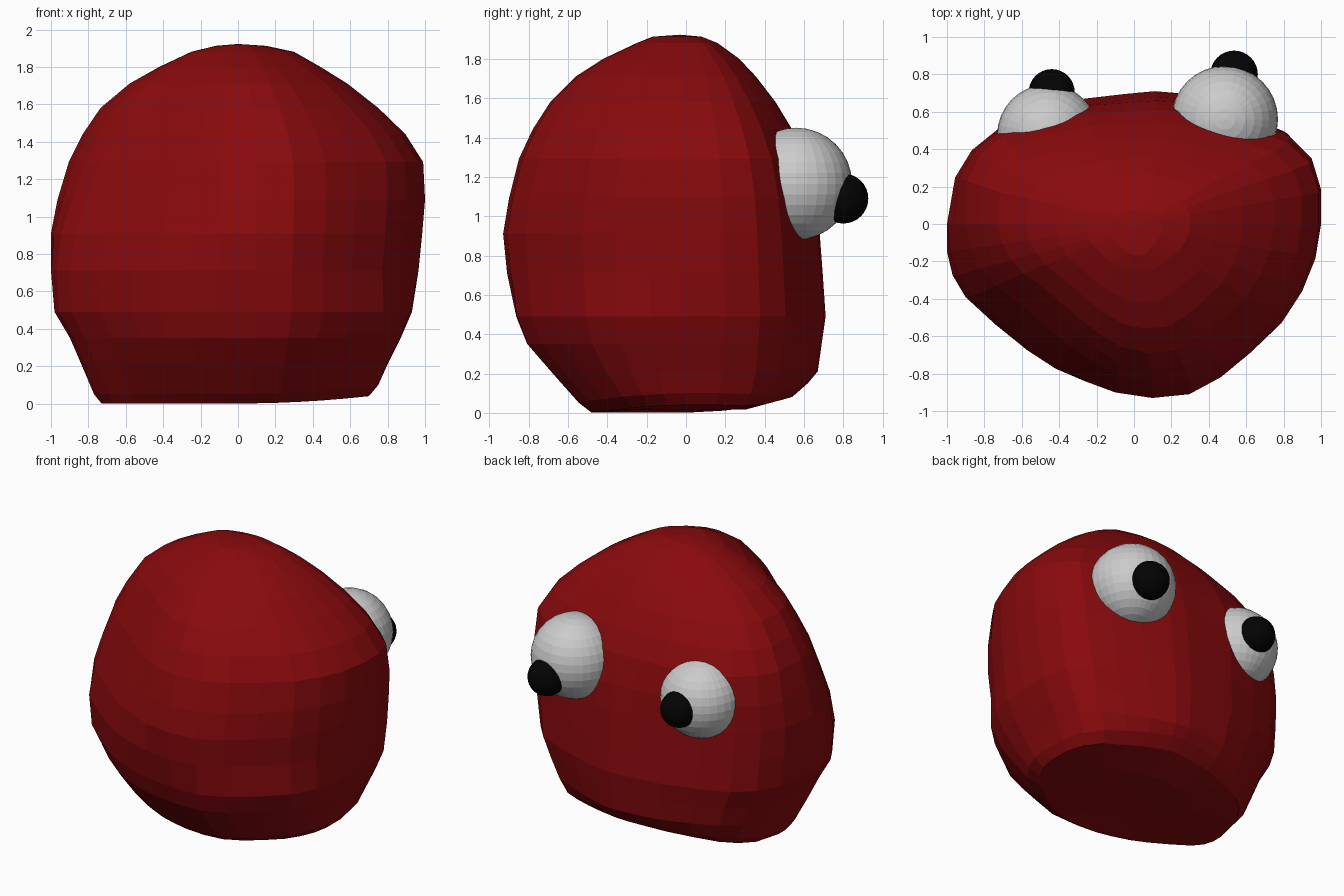
import bpy, bmesh

if "Cube" in bpy.data.objects:
    bpy.data.objects.remove(bpy.data.objects["Cube"])

def material(name, rgb):
    m = bpy.data.materials.new(name)
    m.diffuse_color = (*rgb, 1)
    m.use_nodes = True
    m.node_tree.nodes["Principled BSDF"].inputs["Base Color"].default_value = m.diffuse_color
    return m

red = material("red", (0.25, 0.003, 0.004))
black = material("black", (0.001, 0.001, 0.001))

# Plan outline of the body, at its widest
outline = [(1, 0), (1, .2), (.95, .38), (.83, .51), (.66, .58), (.46, .65), (.25, .705),
           (.12, .715), (-.05, .70), (-.27, .675), (-.52, .60), (-.73, .52), (-.86, .41),
           (-.95, .26), (-1, 0), (-1, -.15), (-.97, -.28), (-.90, -.40), (-.74, -.55),
           (-.57, -.69), (-.42, -.79), (-.26, -.86), (-.10, -.91), (.10, -.93),
           (.30, -.91), (.47, -.82), (.63, -.69), (.80, -.53), (.90, -.37), (.97, -.19)]

# Body rings: z, left, right, front, back, lift towards back and right,
# scale of the front left corner, scale of the back left corner
rings = [(.025, .38, .36, .25, .30, 0, 1, 1),
         (.010, .73, .70, .48, .54, .08, 1, 1),
         (.06, .77, .75, .54, .62, .10, 1, 1),
         (.22, .83, .80, .68, .67, 0, 1.03, 1),
         (.36, .89, .87, .80, .69, 0, 1.03, 1),
         (.50, .975, .93, .855, .71, 0, 1.02, 1),
         (.72, 1.0, .965, .91, .695, 0, 1, 1),
         (.92, 1.0, .985, .93, .68, 0, .95, 1.01),
         (1.10, .965, 1.0, .90, .66, 0, .91, 1.03),
         (1.30, .905, .99, .85, .61, 0, .88, 1.06),
         (1.45, .83, .895, .78, .54, 0, .86, 1.06),
         (1.59, .735, .75, .69, .455, 0, .86, 1.04),
         (1.72, .58, .585, .56, .355, 0, .88, 1.02),
         (1.81, .42, .44, .42, .27, 0, .93, 1),
         (1.89, .25, .30, .25, .16, 0, 1, 1),
         (1.922, .12, .15, .17, .08, 0, 1, 1)]

# Body: stacked rings closed by a pole at each end
bm = bmesh.new()
loops = []
for z, left, right, front, back, lift, front_left, back_left in rings:
    loop = []
    front_right = 1.05 if .05 < z < .6 else 1
    for u, v in outline:
        v = v / .715 if v > 0 else v / .93
        h = z + lift * max(0, v, .7 * u) ** 2
        if u < 0:
            corner = front_left if v < 0 else back_left
        else:
            corner = front_right if v < 0 else 1
        k = 1 + (corner - 1) * min(1, abs(2 * u * v) / (u * u + v * v))
        loop.append(bm.verts.new((k * u * (right if u > 0 else left),
                                  k * v * (back if v > 0 else front), h)))
    loops.append(loop)
n = len(outline)
bottom = bm.verts.new((0, 0, .03))
top = bm.verts.new((0, -.03, 1.932))
for i in range(n):
    j = (i + 1) % n
    bm.faces.new((bottom, loops[0][j], loops[0][i]))
    bm.faces.new((top, loops[-1][i], loops[-1][j]))
    for a, b in zip(loops, loops[1:]):
        bm.faces.new((a[i], a[j], b[j], b[i]))
bmesh.ops.recalc_face_normals(bm, faces=bm.faces)
bmesh.ops.translate(bm, verts=bm.verts, vec=(0, 0, -.009))
mesh = bpy.data.meshes.new("body")
bm.to_mesh(mesh)
bm.free()
body = bpy.data.objects.new("body", mesh)
bpy.context.collection.objects.link(body)
mesh.materials.append(red)

def ball(name, centre, radius, mat=None):
    bpy.ops.mesh.primitive_uv_sphere_add(segments=32, ring_count=16,
                                         radius=radius, location=centre)
    ob = bpy.context.object
    ob.name = name
    if mat:
        ob.data.materials.append(mat)

# Eyes with bulging pupils
ball("right_eye", (.485, .56, 1.165), .285)
ball("right_pupil", (.535, .80, 1.09), .127, black)
ball("left_eye", (-.46, .475, 1.09), .272)
ball("left_pupil", (-.44, .705, 1.085), .123, black)
